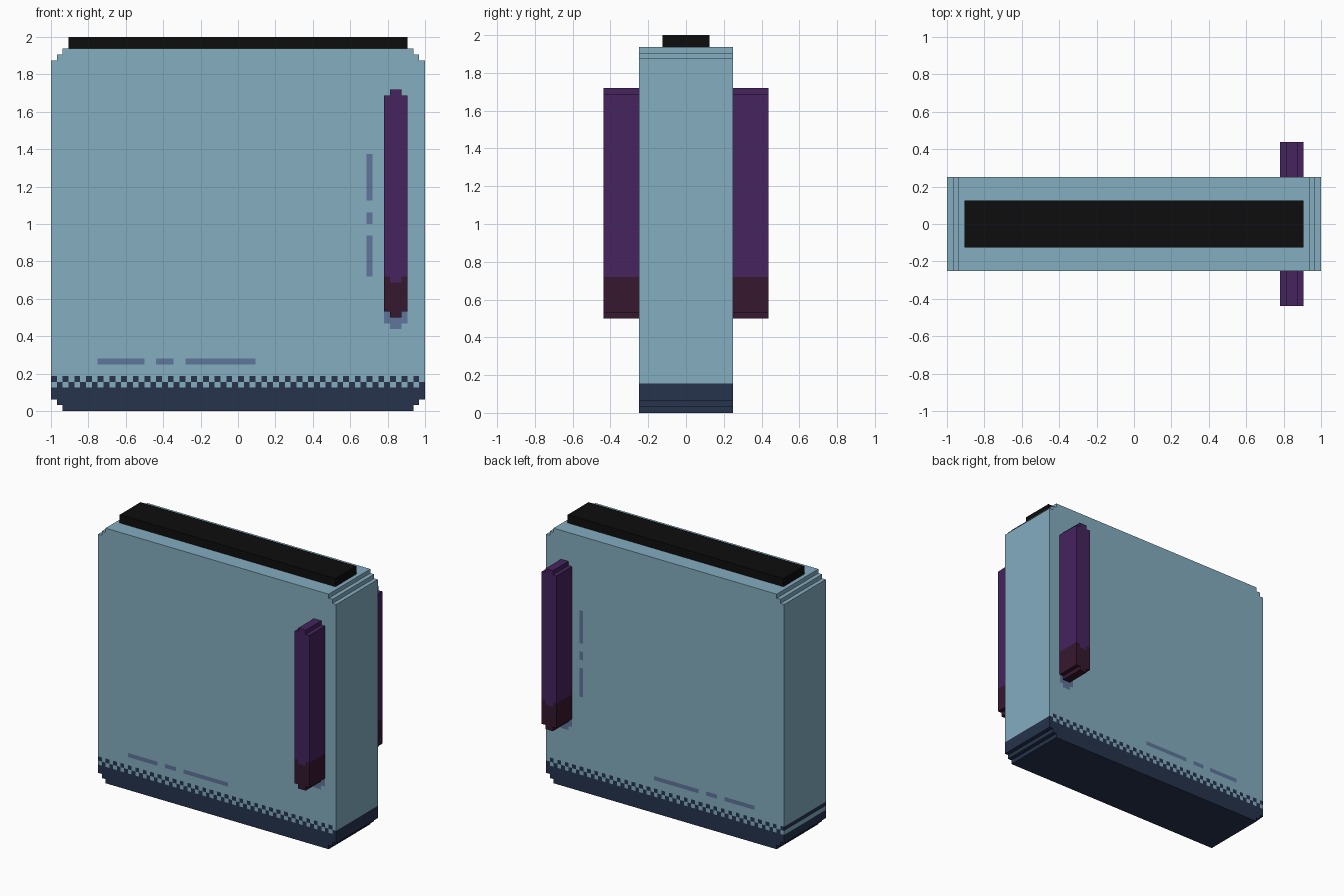
import bpy, bmesh

if "Cube" in bpy.data.objects:
    bpy.data.objects.remove(bpy.data.objects["Cube"])

U = 1 / 32  # one pixel of the blocky grid


def make_material(name, rgb):
    lin = [((c / 255 + 0.055) / 1.055) ** 2.4 if c > 10 else c / 255 / 12.92 for c in rgb]
    m = bpy.data.materials.new(name)
    m.diffuse_color = (*lin, 1)
    m.use_nodes = True
    m.node_tree.nodes["Principled BSDF"].inputs["Base Color"].default_value = m.diffuse_color
    return m


PALE = make_material("pale_blue", (132, 173, 192))
NAVY = make_material("navy", (38, 51, 77))
PURPLE = make_material("purple", (69, 36, 94))
MAROON = make_material("maroon", (54, 23, 46))
SHADE = make_material("shade_blue", (95, 118, 155))
BLACK = make_material("black", (13, 13, 13))


def finish(name, bm, mat, mirror=False):
    me = bpy.data.meshes.new(name)
    bm.to_mesh(me)
    bm.free()
    me.materials.append(mat)
    ob = bpy.data.objects.new(name, me)
    bpy.context.collection.objects.link(ob)
    if mirror:
        mod = ob.modifiers.new("Mirror", 'MIRROR')
        mod.use_axis = (False, True, False)
    return ob


def prism(name, outline, y0, y1, mat, joint=0, mirror=False):
    """Extrude an x-z outline (in pixels) along y; the last `joint` edges stay open."""
    bm = bmesh.new()
    a, b = [[bm.verts.new((x * U, y * U, z * U)) for x, z in outline] for y in (y0, y1)]
    bm.faces.new(a)
    bm.faces.new(b[::-1])
    n = len(outline)
    for i in range(n - joint):
        k = (i + 1) % n
        bm.faces.new((a[i], b[i], b[k], a[k]))
    bmesh.ops.recalc_face_normals(bm, faces=bm.faces)
    return finish(name, bm, mat, mirror)


def quad(bm, pts):
    bm.faces.new([bm.verts.new([c * U for c in p]) for p in pts])


# Main slab with stepped top corners
right = [(32, 6), (32, 60), (31, 60), (31, 61), (30, 61), (30, 62)]
prism("slab", right + [(-x, z) for x, z in reversed(right)], -8, 8, PALE, joint=1)

# Dark base with stepped bottom corners
right = [(30, 0), (30, 1), (31, 1), (31, 2), (32, 2), (32, 4)]
prism("base", [(-x, z) for x, z in reversed(right)] + right, -8, 8, NAVY, joint=1)

# Chequered transition between slab and base
for name, mat, parity in (("dark_checks", NAVY, 1), ("light_checks", PALE, 0)):
    bm = bmesh.new()
    for j in range(2):
        z = 4 + j
        for i in range(64):
            if (i + j) % 2 != parity:
                continue
            x = i - 32
            quad(bm, [(x, -8, z), (x + 1, -8, z), (x + 1, -8, z + 1), (x, -8, z + 1)])
            if i == 63:
                quad(bm, [(32, -8, z), (32, 0, z), (32, 0, z + 1), (32, -8, z + 1)])
            if i == 0:
                quad(bm, [(-32, 0, z), (-32, -8, z), (-32, -8, z + 1), (-32, 0, z + 1)])
    finish(name, bm, mat, mirror=True)

# Black strip along the top
prism("top_strip", [(-29, 62), (29, 62), (29, 64), (-29, 64)], -4, 4, BLACK)

# Handles on front and back: purple grip with a maroon lower end
seam = [(25, 23), (26, 23), (26, 22), (28, 22), (28, 23), (29, 23)]
prism("handle_grip", [(29, 23), (29, 54), (28, 54), (28, 55), (26, 55), (26, 54), (25, 54)]
      + seam[:-1], -14, -8, PURPLE, joint=5, mirror=True)
prism("handle_end", [(25, 23), (25, 17), (26, 17), (26, 16), (28, 16), (28, 17), (29, 17)]
      + seam[:0:-1], -14, -8, MAROON, joint=5, mirror=True)

# Painted dashes and the handle's shadow, on both faces: x0, x1, z0, z1
marks = [(22, 23, 36, 44), (22, 23, 32, 34), (22, 23, 23, 30),
         (-24, -16, 8, 9), (-14, -11, 8, 9), (-9, 3, 8, 9),
         (25, 26, 15, 17), (26, 28, 14, 16), (28, 29, 15, 17)]
bm = bmesh.new()
for x0, x1, z0, z1 in marks:
    y = -8.06
    quad(bm, [(x0, y, z0), (x1, y, z0), (x1, y, z1), (x0, y, z1)])
finish("surface_marks", bm, SHADE, mirror=True)
